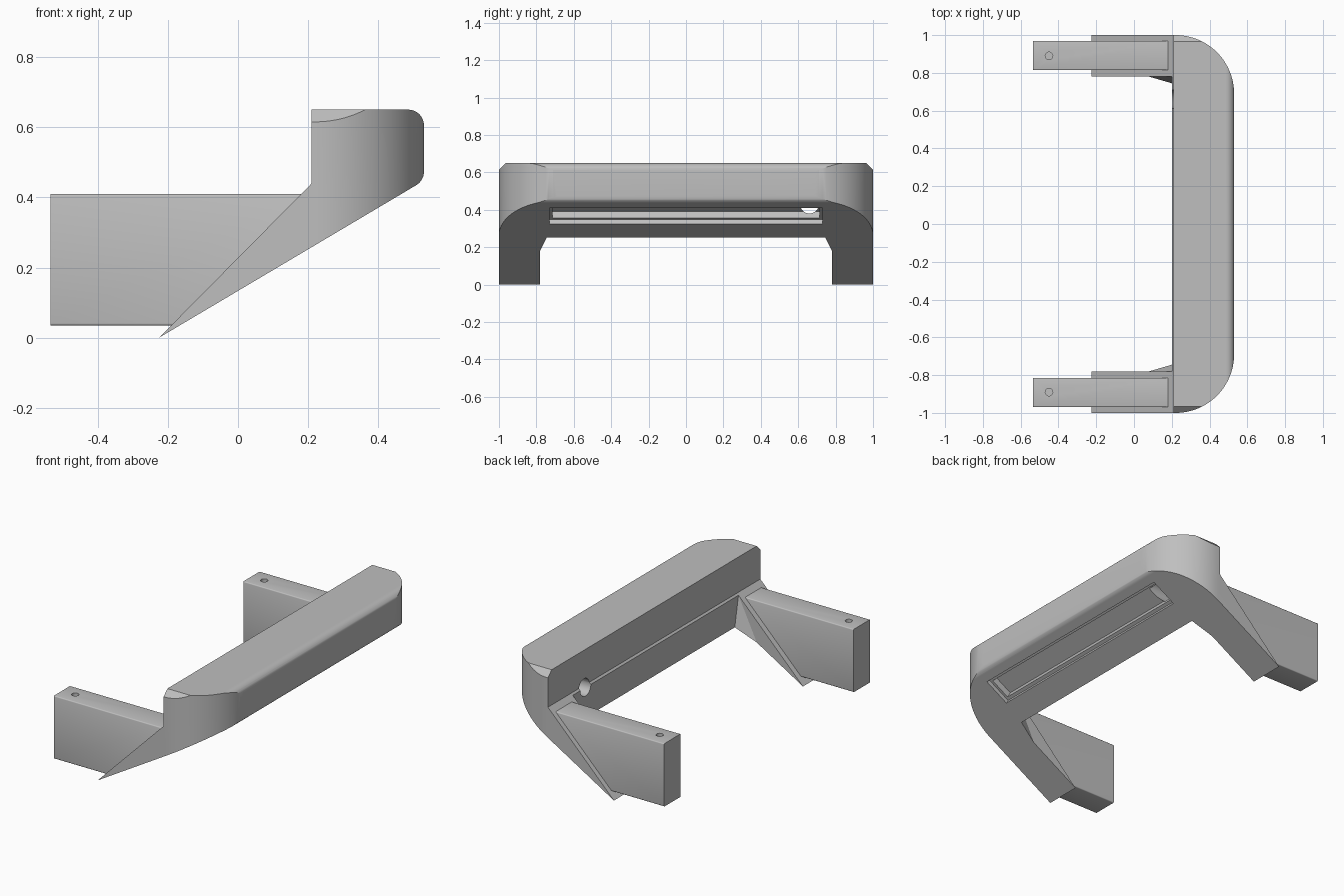
import bpy
import bmesh
import math
from mathutils import Vector, Matrix

if "Cube" in bpy.data.objects:
    bpy.data.objects.remove(bpy.data.objects["Cube"], do_unlink=True)

# Single grey plastic
grey = bpy.data.materials.new("grey_plastic")
grey.use_nodes = True
grey.diffuse_color = (0.52, 0.52, 0.52, 1)
grey.node_tree.nodes["Principled BSDF"].inputs["Base Color"].default_value = grey.diffuse_color


def finish(name, bm):
    bmesh.ops.recalc_face_normals(bm, faces=bm.faces)
    mesh = bpy.data.meshes.new(name)
    bm.to_mesh(mesh)
    bm.free()
    mesh.materials.append(grey)
    obj = bpy.data.objects.new(name, mesh)
    bpy.context.collection.objects.link(obj)
    return obj


def rounded(corners, steps=8):
    """Outline from (u, v, radius) corners, with arcs where radius > 0."""
    out = []
    for i, (u, v, r) in enumerate(corners):
        p = Vector((u, v))
        if not r:
            out.append(p)
            continue
        a = (Vector(corners[i - 1][:2]) - p).normalized()
        b = (Vector(corners[(i + 1) % len(corners)][:2]) - p).normalized()
        half = a.angle(b) / 2
        centre = p + (a + b).normalized() * r / math.sin(half)
        start = p + a * r / math.tan(half) - centre
        end = p + b * r / math.tan(half) - centre
        sweep = start.angle(end)
        for k in range(steps + 1):
            t = k / steps
            out.append(centre + (start * math.sin((1 - t) * sweep)
                                 + end * math.sin(t * sweep)) / math.sin(sweep))
    return out


def prism(name, outline, axis, lo, hi):
    """Extrude a 2D outline along the given axis."""
    bm = bmesh.new()
    place = {"x": lambda u, v: (lo, u, v),
             "y": lambda u, v: (u, lo, v),
             "z": lambda u, v: (u, v, lo)}[axis]
    face = bm.faces.new([bm.verts.new(place(p[0], p[1])) for p in outline])
    ext = bmesh.ops.extrude_face_region(bm, geom=[face])
    shift = Vector([hi - lo if c == axis else 0 for c in "xyz"])
    bmesh.ops.translate(bm, vec=shift,
                        verts=[g for g in ext["geom"] if isinstance(g, bmesh.types.BMVert)])
    return finish(name, bm)


def box(name, size, matrix):
    bm = bmesh.new()
    bmesh.ops.create_cube(bm, size=1, matrix=matrix @ Matrix.Diagonal((*size, 1)))
    return finish(name, bm)


def cylinder(name, radius, depth, matrix):
    bm = bmesh.new()
    bmesh.ops.create_cone(bm, cap_ends=True, segments=32, radius1=radius,
                          radius2=radius, depth=depth, matrix=matrix)
    return finish(name, bm)


def combine(obj, tool, operation):
    tool.hide_render = True
    mod = obj.modifiers.new("cut", "BOOLEAN")
    mod.object, mod.operation, mod.solver = tool, operation, "EXACT"
    bpy.context.view_layer.objects.active = obj
    bpy.ops.object.modifier_apply(modifier=mod.name)
    bpy.data.objects.remove(tool, do_unlink=True)


def smooth(obj, degrees=25):
    bpy.ops.object.select_all(action="DESELECT")
    obj.select_set(True)
    bpy.context.view_layer.objects.active = obj
    bpy.ops.object.shade_smooth_by_angle(angle=math.radians(degrees))


# Underside slope, rising from the leg tips to the outer edge
TIP = -0.225
SLOPE = 0.593
ANGLE = math.atan(SLOPE)


def under(x):
    return (x - TIP) * SLOPE


# Body: side profile trimmed by the U-shaped plan and the end chamfers
side = rounded([(TIP, 0, 0), (0.53, under(0.53), 0.045), (0.53, 0.65, 0.045),
                (0.21, 0.65, 0), (0.21, 0.44, 0)])
body = prism("body", side, "y", -1.1, 1.1)
plan = rounded([(-0.4, -1, 0), (0.53, -1, 0.31), (0.53, 1, 0.31), (-0.4, 1, 0),
                (-0.4, 0.78, 0), (0.2, 0.78, 0), (0.2, -0.78, 0), (-0.4, -0.78, 0)], 24)
combine(body, prism("plan_trim", plan, "z", -0.2, 0.9), "INTERSECT")
ends = [(-1.2, -0.1), (1.2, -0.1), (1.2, 0.415), (0.965, 0.65), (0.865, 0.75),
        (-0.865, 0.75), (-0.965, 0.65), (-1.2, 0.415)]
combine(body, prism("chamfer_trim", ends, "x", -0.5, 0.8), "INTERSECT")

# Stepped light slot in the sloping underside
mid = 0.395
tilt = Matrix.Translation((mid, 0, under(mid))) @ Matrix.Rotation(-ANGLE, 4, "Y")
combine(body, box("slot_step", (0.166, 1.46, 0.05), tilt), "DIFFERENCE")
combine(body, box("slot_channel", (0.126, 1.43, 0.13), tilt), "DIFFERENCE")

# Cable hole from the back face into the slot
along_x = Matrix.Translation((0.26, 0.66, 0.43)) @ Matrix.Rotation(math.pi / 2, 4, "Y")
combine(body, cylinder("cable_hole", 0.05, 0.28, along_x), "DIFFERENCE")
smooth(body)

for s, word in ((1, "left"), (-1, "right")):
    # Gusset in the inner corner between leg and bar
    bm = bmesh.new()
    for x, y, z in ((0.08, 0.78, under(0.08)), (0.2, 0.745, under(0.2)),
                    (0.2, 0.78, 0.43), (0.2, 0.78, under(0.2))):
        bm.verts.new((x, s * y, z))
    bmesh.ops.convex_hull(bm, input=bm.verts)
    finish("gusset_" + word, bm)

    # Mounting arm, ending on the sloped top of the leg
    arm = prism("arm_" + word, [(-0.535, 0.035), (-0.182, 0.035), (0.188, 0.41), (-0.535, 0.41)],
                "y", s * 0.892 - 0.078, s * 0.892 + 0.078)
    bm = bmesh.new()
    bm.from_mesh(arm.data)
    long_edges = [e for e in bm.edges
                  if abs((e.verts[0].co - e.verts[1].co).normalized().x) > 0.99]
    bmesh.ops.bevel(bm, geom=long_edges, offset=0.006, segments=3, profile=0.5, affect="EDGES")
    bm.to_mesh(arm.data)
    bm.free()
    combine(arm, cylinder("screw_hole", 0.02, 0.2, Matrix.Translation((-0.45, s * 0.89, 0.41))),
            "DIFFERENCE")
    smooth(arm, 35)
